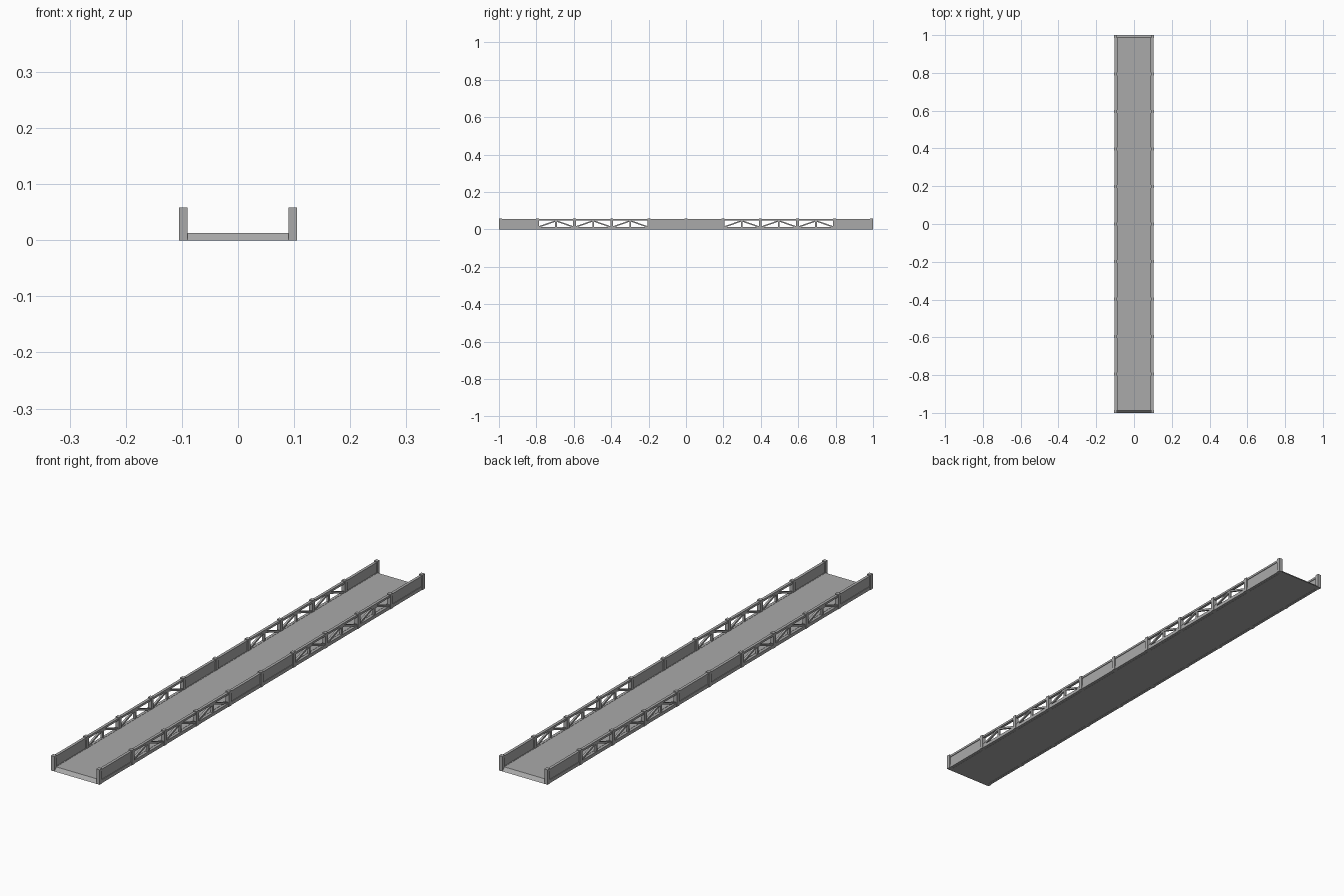
import bpy, bmesh, math
from mathutils import Matrix, Vector

if "Cube" in bpy.data.objects:
    bpy.data.objects.remove(bpy.data.objects["Cube"])

# one concrete grey for the whole bridge
grey = bpy.data.materials.new("concrete grey")
grey.diffuse_color = (0.40, 0.40, 0.40, 1)
grey.use_nodes = True
grey.node_tree.nodes["Principled BSDF"].inputs["Base Color"].default_value = grey.diffuse_color

BAY, FIRST = 0.1985, -0.9925
POSTS = [FIRST + BAY * i for i in range(11)]
XC = 0.0975            # centre line of each parapet
TOP = 0.058


def finish(name, bm):
    bmesh.ops.recalc_face_normals(bm, faces=bm.faces)
    mesh = bpy.data.meshes.new(name)
    bm.to_mesh(mesh)
    bm.free()
    mesh.materials.append(grey)
    ob = bpy.data.objects.new(name, mesh)
    bpy.context.collection.objects.link(ob)
    return ob


def box(bm, c, s, angle=0):
    m = Matrix.Translation(c) @ Matrix.Rotation(angle, 4, 'X') @ Matrix.Diagonal((*s, 1))
    bmesh.ops.create_cube(bm, size=1, matrix=m)


def strut(bm, x, a, b, width, thick):
    """Bar between two (y, z) points in the parapet plane."""
    dy, dz = b[0] - a[0], b[1] - a[1]
    box(bm, (x, (a[0] + b[0]) / 2, (a[1] + b[1]) / 2),
        (thick, math.hypot(dy, dz), width), math.atan2(dz, dy))


# deck slab with sloped ends
bm = bmesh.new()
profile = [(-1, 0), (1, 0), (0.988, 0.013), (-0.988, 0.013)]
face = bm.faces.new([bm.verts.new((-0.091, y, z)) for y, z in profile])
ext = bmesh.ops.extrude_face_region(bm, geom=[face])
bmesh.ops.translate(bm, vec=(0.182, 0, 0),
                    verts=[v for v in ext['geom'] if isinstance(v, bmesh.types.BMVert)])
finish("deck", bm)

for side, sx in (("left", -1), ("right", 1)):
    x = sx * XC
    # posts
    bm = bmesh.new()
    for y in POSTS:
        box(bm, (x, y, TOP / 2), (0.015, 0.015, TOP))
    finish(side + "_posts", bm)

    # top and bottom rails
    bm = bmesh.new()
    box(bm, (x, 0, 0.0505), (0.011, 1.985, 0.008))
    box(bm, (x, 0, 0.0065), (0.011, 1.985, 0.013))
    finish(side + "_rails", bm)

    # solid panels in the end and middle bays, trusses elsewhere
    panels, truss = bmesh.new(), bmesh.new()
    for i in range(10):
        y0, y1 = POSTS[i], POSTS[i + 1]
        mid = (y0 + y1) / 2
        if i in (0, 4, 5, 9):
            box(panels, (x, mid, 0.03), (0.006, BAY, 0.036))
        else:
            box(truss, (x, mid, 0.03), (0.008, 0.009, 0.038))
            strut(truss, x, (y0 + 0.008, 0.014), (mid, 0.046), 0.007, 0.008)
            strut(truss, x, (y1 - 0.008, 0.014), (mid, 0.046), 0.007, 0.008)
    finish(side + "_panels", panels)
    finish(side + "_truss", truss)
